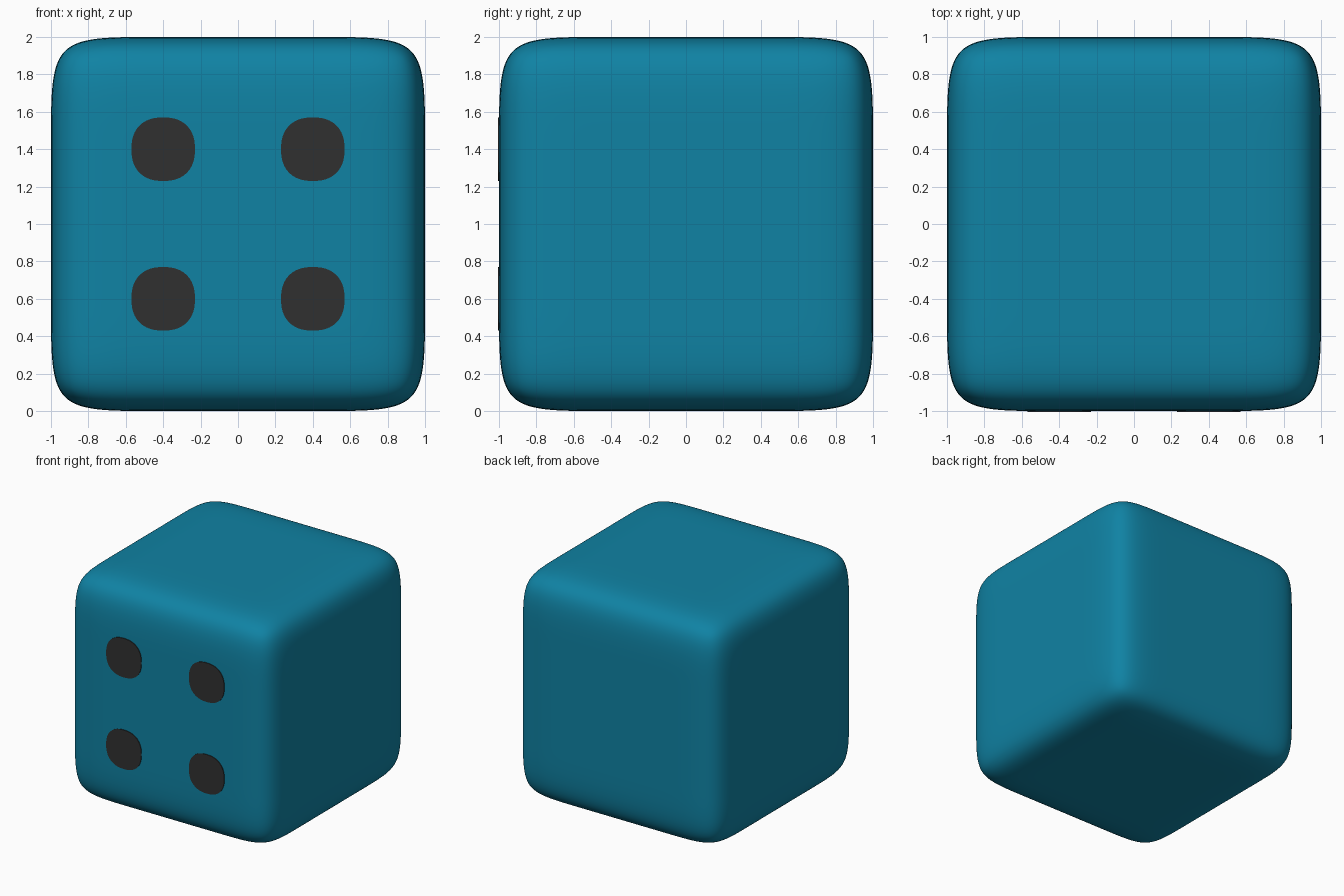
import bpy, bmesh, math
from mathutils import Vector

if "Cube" in bpy.data.objects:
    bpy.data.objects.remove(bpy.data.objects["Cube"])


def material(name, rgb):
    mat = bpy.data.materials.new(name)
    mat.diffuse_color = (*rgb, 1)
    mat.use_nodes = True
    mat.node_tree.nodes["Principled BSDF"].inputs["Base Color"].default_value = mat.diffuse_color
    return mat


def add_object(name, bm, mat):
    bmesh.ops.recalc_face_normals(bm, faces=bm.faces)
    mesh = bpy.data.meshes.new(name)
    bm.to_mesh(mesh)
    bm.free()
    mesh.materials.append(mat)
    obj = bpy.data.objects.new(name, mesh)
    bpy.context.collection.objects.link(obj)
    return obj


teal = material("teal", (0.005, 0.225, 0.37))
black = material("black", (0.03, 0.03, 0.03))

# Body: cube with support loops, smoothed by subdivision
LOOP = 0.55
bm = bmesh.new()
bmesh.ops.create_cube(bm, size=2)
for axis in range(3):
    for side in (-LOOP, LOOP):
        point = Vector((0, 0, 0))
        point[axis] = side
        normal = Vector((0, 0, 0))
        normal[axis] = 1
        bmesh.ops.bisect_plane(bm, geom=bm.verts[:] + bm.edges[:] + bm.faces[:],
                               plane_co=point, plane_no=normal)
body = add_object("die_body", bm, teal)
body.location.z = 1
for poly in body.data.polygons:
    poly.use_smooth = True
sub = body.modifiers.new("smooth", "SUBSURF")
sub.levels = sub.render_levels = 4


def pip(name, x, z):
    # Flat, slightly squared disc set into the front face
    radius, power, sides = 0.17, 2.35, 48
    bm = bmesh.new()
    ring = []
    for i in range(sides):
        a = 2 * math.pi * i / sides
        c, s = math.cos(a), math.sin(a)
        r = radius / (abs(c) ** power + abs(s) ** power) ** (1 / power)
        ring.append(bm.verts.new((x + r * c, -1.006, z + r * s)))
    face = bm.faces.new(ring)
    back = bmesh.ops.extrude_face_region(bm, geom=[face])
    verts = [g for g in back["geom"] if isinstance(g, bmesh.types.BMVert)]
    bmesh.ops.translate(bm, verts=verts, vec=(0, 0.03, 0))
    add_object(name, bm, black)


# Four pips on the front
for row, z in (("lower", 0.6), ("upper", 1.4)):
    for side, x in (("left", -0.4), ("right", 0.4)):
        pip(f"pip_{row}_{side}", x, z)
